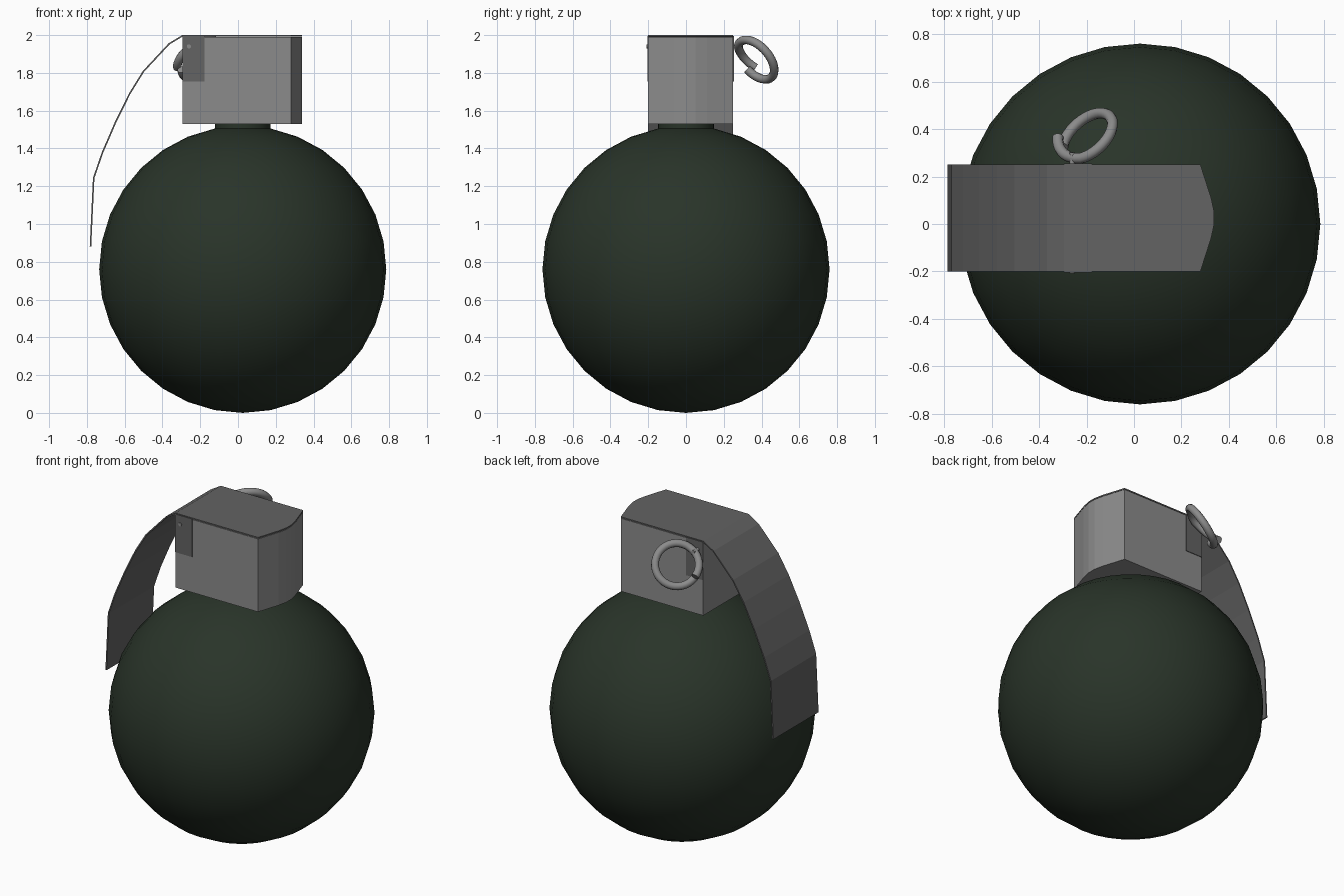
import bpy, bmesh
from math import sin, cos, radians
from mathutils import Vector

if "Cube" in bpy.data.objects:
    bpy.data.objects.remove(bpy.data.objects["Cube"], do_unlink=True)


def material(name, rgb):
    m = bpy.data.materials.new(name)
    m.use_nodes = True
    m.diffuse_color = (*rgb, 1)
    m.node_tree.nodes["Principled BSDF"].inputs["Base Color"].default_value = (*rgb, 1)
    return m


GREEN = material("dark green paint", (0.022, 0.034, 0.022))
STEEL = material("light steel", (0.26, 0.26, 0.26))
DARK = material("dark steel", (0.125, 0.125, 0.125))


def finish(ob, name, mat, smooth=False):
    ob.name = name
    ob.data.materials.clear()
    ob.data.materials.append(mat)
    if smooth:
        bpy.ops.object.select_all(action="DESELECT")
        ob.select_set(True)
        bpy.context.view_layer.objects.active = ob
        bpy.ops.object.shade_smooth_by_angle(angle=radians(40))
    return ob


def from_bmesh(bm, name, mat):
    bmesh.ops.recalc_face_normals(bm, faces=bm.faces)
    me = bpy.data.meshes.new(name)
    bm.to_mesh(me)
    bm.free()
    ob = bpy.data.objects.new(name, me)
    bpy.context.collection.objects.link(ob)
    return finish(ob, name, mat)


def box(name, lo, hi, mat):
    bm = bmesh.new()
    bmesh.ops.create_cube(bm, size=1)
    lo, hi = Vector(lo), Vector(hi)
    for v in bm.verts:
        v.co = (lo + hi) / 2 + v.co * (hi - lo)
    return from_bmesh(bm, name, mat)


def cylinder(name, radius, depth, location, rotation, mat, sides):
    bpy.ops.mesh.primitive_cylinder_add(vertices=sides, radius=radius, depth=depth,
                                        location=location, rotation=rotation)
    return finish(bpy.context.object, name, mat, True)


# Round body and short neck
R = 0.76
bpy.ops.mesh.primitive_uv_sphere_add(segments=32, ring_count=16, radius=R, location=(0.025, 0, R))
finish(bpy.context.object, "body", GREEN, True)
cylinder("neck", 0.148, 0.06, (0.025, 0, 1.505), (0, 0, 0), GREEN, 32)

# Fuse head: block with one bowed end
FRONT, BACK, LEFT, TOP = -0.2, 0.25, -0.295, 1.99
bow = [(0.28, FRONT), (0.325, -0.06), (0.338, 0), (0.338, 0.05), (0.325, 0.11), (0.28, BACK)]
outline = [(LEFT, BACK), (LEFT, FRONT)] + bow
bm = bmesh.new()
base = bm.faces.new([bm.verts.new((x, y, 1.53)) for x, y in outline])
ext = bmesh.ops.extrude_face_region(bm, geom=[base])
for v in ext["geom"]:
    if isinstance(v, bmesh.types.BMVert):
        v.co.z = TOP
from_bmesh(bm, "fuse_head", STEEL)

# Safety lever: cap plate on the head, then a strip bending down the side
path = [(-0.367, 1.957), (-0.504, 1.81), (-0.578, 1.69), (-0.652, 1.54),
        (-0.721, 1.38), (-0.768, 1.244), (-0.785, 0.88)]
bm = bmesh.new()
cap = [bm.verts.new((x, y, 2)) for x, y in outline]
bm.faces.new(cap)
a, b = cap[0], cap[1]
for x, z in path:
    c, d = bm.verts.new((x, BACK, z)), bm.verts.new((x, FRONT, z))
    bm.faces.new((a, c, d, b))
    a, b = c, d
lever = from_bmesh(bm, "safety_lever", DARK)
if lever.data.polygons[0].normal.z < 0:
    lever.data.flip_normals()
solid = lever.modifiers.new("thickness", "SOLIDIFY")
solid.thickness = 0.008
solid.offset = -1

# Lever ears on both sides of the head
for name, y in (("front_ear", FRONT), ("back_ear", BACK)):
    box(name, (LEFT, y - 0.004, 1.755), (-0.178, y + 0.004, 1.995), DARK)

# Safety pin through the head
cylinder("safety_pin", 0.011, 0.51, (-0.26, 0.046, 1.94), (radians(90), 0, 0), STEEL, 12)

# Split pull ring: a coil whose first end lifts off and overlaps the last
normal = Vector((-0.55, 0.63, 0.55)).normalized()
right = Vector((0, 0, 1)).cross(normal).normalized()
up = normal.cross(right)
centre = Vector((-0.195, 0.37, 1.87))
curve = bpy.data.curves.new("pull_ring", "CURVE")
curve.dimensions = "3D"
curve.bevel_depth = 0.023
curve.bevel_resolution = 3
curve.use_fill_caps = True
spline = curve.splines.new("POLY")
angles = range(-40, 331, 10)
spline.points.add(len(angles) - 1)
for point, deg in zip(spline.points, angles):
    t = radians(deg)
    lift = 0.045 * max(0, 1 - (deg + 40) / 90)
    co = centre + 0.125 * (right * cos(t) + up * sin(t)) + normal * lift
    point.co = (*co, 1)
ring = bpy.data.objects.new("pull_ring", curve)
bpy.context.collection.objects.link(ring)
bpy.ops.object.select_all(action="DESELECT")
ring.select_set(True)
bpy.context.view_layer.objects.active = ring
bpy.ops.object.convert(target="MESH")
finish(bpy.context.object, "pull_ring", STEEL, True)
